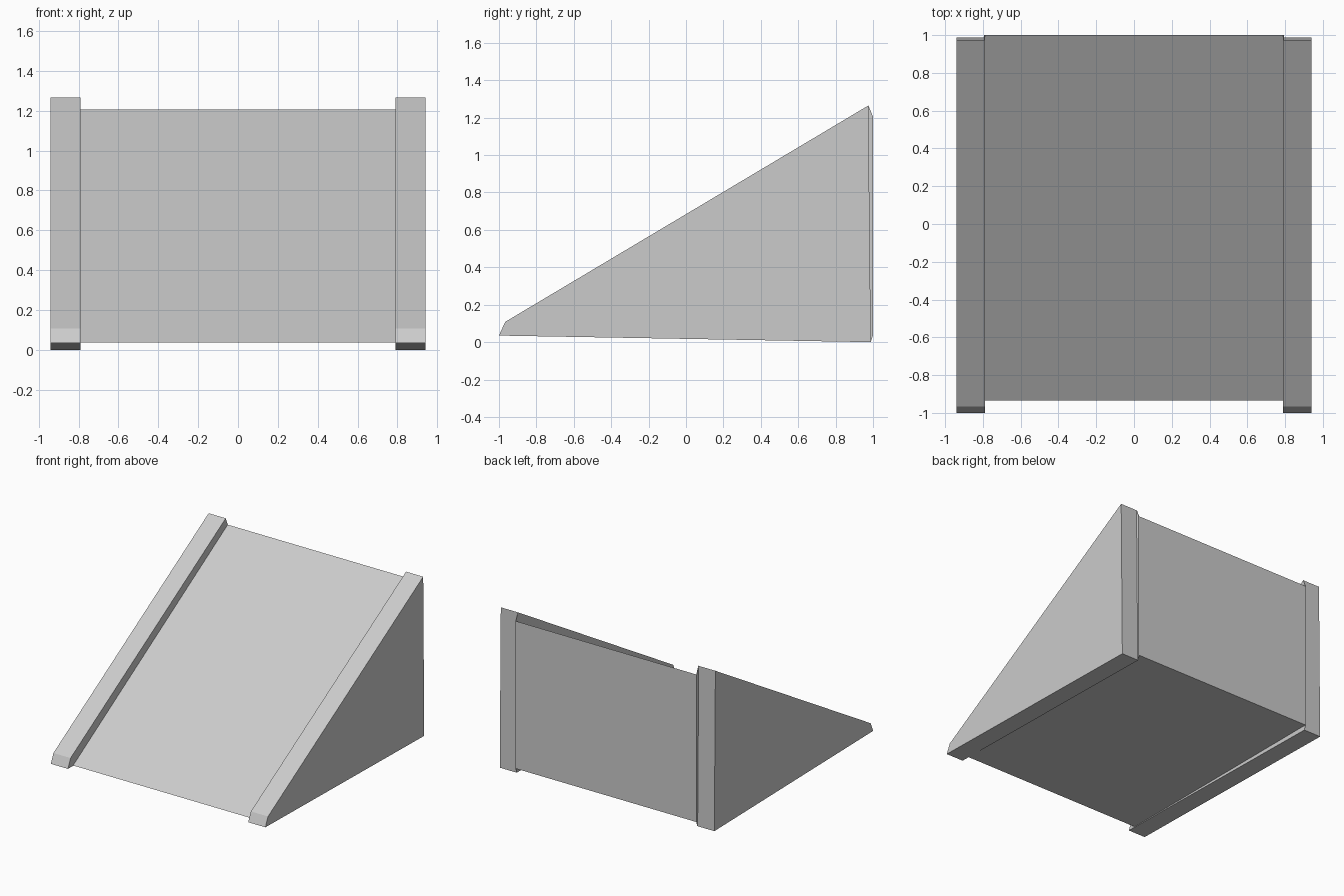
import bpy
import bmesh

cube = bpy.data.objects.get("Cube")
if cube:
    bpy.data.objects.remove(cube, do_unlink=True)

grey = bpy.data.materials.new("plain grey")
grey.use_nodes = True
colour = (0.6, 0.6, 0.6, 1)
grey.diffuse_color = colour
grey.node_tree.nodes["Principled BSDF"].inputs["Base Color"].default_value = colour


def extrude_profile(name, profile, x0, x1):
    """Sweep a closed (y, z) profile along x from x0 to x1."""
    bm = bmesh.new()
    face = bm.faces.new([bm.verts.new((x0, y, z)) for y, z in profile])
    moved = bmesh.ops.extrude_face_region(bm, geom=[face])["geom"]
    verts = [v for v in moved if isinstance(v, bmesh.types.BMVert)]
    bmesh.ops.translate(bm, verts=verts, vec=(x1 - x0, 0, 0))
    bmesh.ops.recalc_face_normals(bm, faces=bm.faces)
    mesh = bpy.data.meshes.new(name)
    bm.to_mesh(mesh)
    bm.free()
    mesh.materials.append(grey)
    obj = bpy.data.objects.new(name, mesh)
    bpy.context.collection.objects.link(obj)
    return obj


INNER, OUTER = 0.79, 0.94

# Sloping wedge between the rails
extrude_profile("ramp_wedge", [(-0.935, 0.037), (1, 0.037), (1, 1.205)],
                -INNER, INNER)

# Raised side rails, with a thin lip joining each to the back of the wedge
rail = [(-1, 0.035), (-0.967, 0.108), (0.975, 1.265), (0.988, 0)]
lip = [(0.975, 1.265), (1, 1.205), (1, 0.037), (0.988, 0)]
for side, sign in (("left", 1), ("right", -1)):
    extrude_profile(side + "_rail", rail, sign * INNER, sign * OUTER)
    extrude_profile(side + "_back_lip", lip, sign * INNER, sign * (INNER + 0.004))
